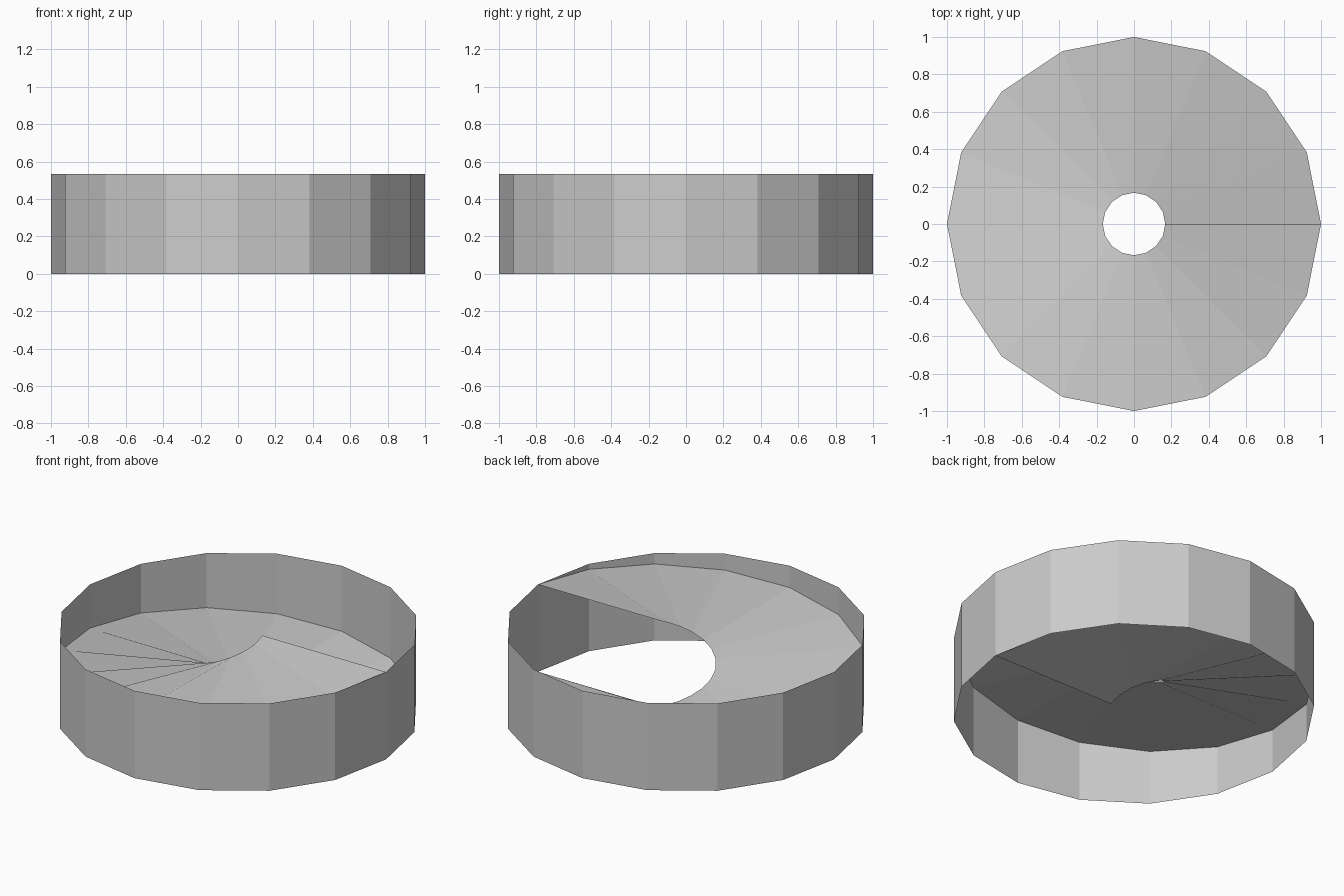
import bpy
from math import cos, sin, pi

if "Cube" in bpy.data.objects:
    bpy.data.objects.remove(bpy.data.objects["Cube"])

SIDES = 16
R_OUT, R_IN = 1.0, 0.167
HEIGHT = 0.533


def ring_point(i, r, z):
    a = 2 * pi * i / SIDES
    return (r * cos(a), r * sin(a), z)


def strip(name, edge_a, edge_b):
    """Open strip of quads between two matching edge lines."""
    n = len(edge_a)
    faces = [(i, i + 1, n + i + 1, n + i) for i in range(n - 1)]
    mesh = bpy.data.meshes.new(name)
    mesh.from_pydata(edge_a + edge_b, [], faces)
    mesh.update()
    obj = bpy.data.objects.new(name, mesh)
    bpy.context.collection.objects.link(obj)
    return obj


steps = range(SIDES + 1)
bottom = [ring_point(i, R_OUT, 0) for i in steps]
top = [ring_point(i, R_OUT, HEIGHT) for i in steps]
ramp_outer = [ring_point(i, R_OUT, HEIGHT * i / SIDES) for i in steps]
ramp_inner = [ring_point(i, R_IN, HEIGHT * i / SIDES) for i in steps]

# Spiral floor: one full turn from the base to the rim, open in the middle
strip("spiral_ramp", ramp_inner[::-1], ramp_outer[::-1])

# Outer wall, a thin open sixteen-sided tube
strip("outer_wall", bottom, top)
